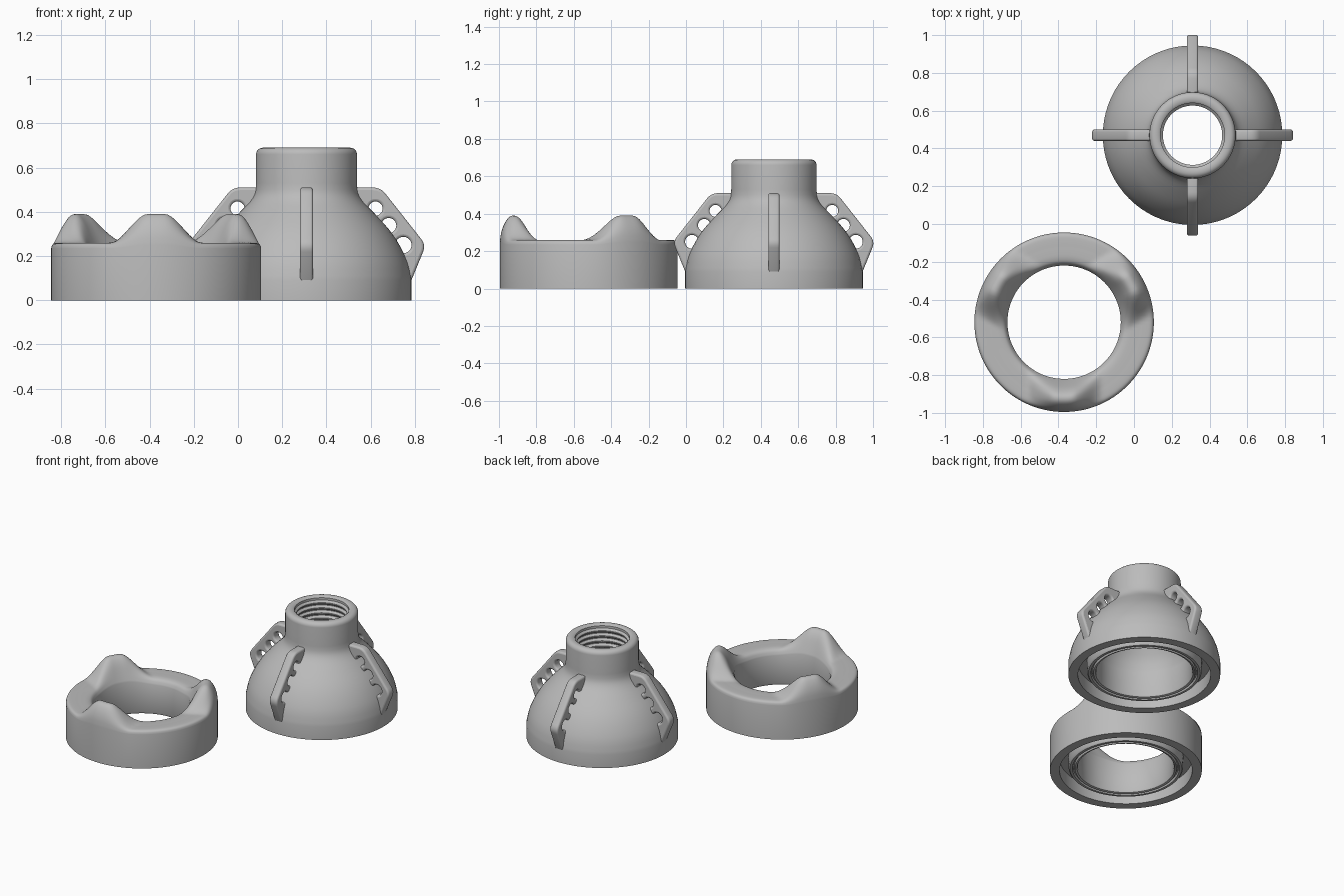
import bpy
from math import sin, cos, pi, radians, hypot
from mathutils import Vector

cube = bpy.data.objects.get("Cube")
if cube:
    bpy.data.objects.remove(cube, do_unlink=True)

grey = bpy.data.materials.new("plain grey")
grey.use_nodes = True
grey.diffuse_color = (0.5, 0.5, 0.5, 1)
grey.node_tree.nodes["Principled BSDF"].inputs["Base Color"].default_value = (0.5, 0.5, 0.5, 1)


def smooth(ob, angle=40):
    bpy.ops.object.select_all(action='DESELECT')
    ob.select_set(True)
    bpy.context.view_layer.objects.active = ob
    bpy.ops.object.shade_smooth_by_angle(angle=radians(angle))


def revolve(name, centre, profile, segments, shape=None):
    """Spin a closed (r, z) profile; shape may move points by index and angle."""
    n = len(profile)
    verts, faces = [], []
    for s in range(segments):
        a = 2 * pi * s / segments
        for i, point in enumerate(profile):
            r, z = shape(i, a) if shape else point
            verts.append((r * cos(a), r * sin(a), z))
    for s in range(segments):
        t = (s + 1) % segments
        for i in range(n):
            j = (i + 1) % n
            faces.append((s * n + i, t * n + i, t * n + j, s * n + j))
    me = bpy.data.meshes.new(name)
    me.from_pydata(verts, [], faces)
    me.materials.append(grey)
    ob = bpy.data.objects.new(name, me)
    ob.location = centre
    bpy.context.collection.objects.link(ob)
    smooth(ob)
    return ob


def refine(points, steps=3):
    """Pass a smooth curve through the points."""
    p = [Vector(q) for q in points]
    p = [p[0]] + p + [p[-1]]
    out = []
    for a, b, c, d in zip(p, p[1:], p[2:], p[3:]):
        for k in range(steps):
            t = k / steps
            out.append(tuple(0.5 * (2 * b + (c - a) * t + (2 * a - 5 * b + 4 * c - d) * t * t
                                    + (3 * b - a - 3 * c + d) * t ** 3)))
    return out + [tuple(points[-1])]


def thread(radius, depth, z0, pitch, count):
    """Annular thread ridges, listed from the bottom up."""
    pts = []
    for k in range(count):
        z = z0 + k * pitch
        pts += [(radius, z), (radius - depth, z + pitch * 0.35),
                (radius - depth, z + pitch * 0.55), (radius, z + pitch * 0.9)]
    return pts


# Underside shared by both parts: inner collar, seal groove, flat rim
collar = [(0.30, 0.03), (0.305, 0.018), (0.318, 0.014), (0.322, 0.03), (0.33, 0.03),
          (0.334, 0.014), (0.35, 0.014), (0.358, 0.025), (0.36, 0.09),
          (0.415, 0.09), (0.415, 0.0), (0.475, 0.0)]

# Bell shaped body with threaded neck
bell_centre = (0.31, 0.47, 0)
shell = refine([(0.475, 0.09), (0.457, 0.17), (0.42, 0.25), (0.373, 0.32), (0.31, 0.39),
                (0.257, 0.445), (0.234, 0.485), (0.228, 0.53)])
lip = [(0.228 - 0.03 * (1 - cos(a)), 0.66 + 0.03 * sin(a))
       for a in (k * pi / 12 for k in range(7))]
neck = [(0.18, 0.69), (0.17, 0.682)] + thread(0.17, 0.013, 0.53, 0.035, 4)[::-1]
inside = refine([(0.17, 0.50), (0.18, 0.44), (0.23, 0.36), (0.28, 0.27), (0.30, 0.19)])
revolve("bell_body", bell_centre, collar + shell + lip + neck + inside, 72)

# Retaining ring: top outline between bumps, and over a bump
ring_centre = (-0.37, -0.52, 0)
low = refine([(0.475, 0.235), (0.47, 0.25), (0.457, 0.258), (0.43, 0.26), (0.40, 0.26),
              (0.37, 0.26), (0.34, 0.258), (0.315, 0.248), (0.30, 0.22)])
high = refine([(0.475, 0.25), (0.468, 0.30), (0.452, 0.345), (0.428, 0.38), (0.403, 0.39),
               (0.378, 0.38), (0.35, 0.345), (0.32, 0.285), (0.30, 0.24)])
ring_profile = collar + low
bump_angles = [radians(d) for d in (-90, 30, 150)]


def ring_point(i, a):
    k = i - len(collar)
    if k < 0:
        return ring_profile[i]
    f = 0
    for b in bump_angles:
        if cos(a - b) > 0:
            across = abs(low[k][0] * sin(a - b))
            t = min(1, max(0, (0.20 - across) / 0.155))
            f = max(f, 0.35 * t + 0.65 * t * t * (3 - 2 * t))
    return tuple(Vector(low[k]).lerp(Vector(high[k]), f))


revolve("bumped_ring", ring_centre, ring_profile, 144, ring_point)


# Fins: a rounded plate outline with three holes beside the shell
def rounded(points, radius):
    out = []
    n = len(points)
    for i in range(n):
        p = Vector(points[i])
        u, v = Vector(points[i - 1]) - p, Vector(points[(i + 1) % n]) - p
        reach = min(radius, u.length * 0.45, v.length * 0.45)
        a, b = p + u.normalized() * reach, p + v.normalized() * reach
        for k in range(6):
            t = k / 5
            out.append(tuple(a * (1 - t) ** 2 + p * 2 * t * (1 - t) + b * t * t))
    return out


outline = rounded([(0.20, 0.51), (0.335, 0.51), (0.54, 0.25), (0.468, 0.075), (0.43, 0.09),
                   (0.40, 0.20), (0.34, 0.31), (0.27, 0.39), (0.21, 0.45)], 0.035)
holes = [[(x + r * cos(k * pi / 12), z + r * sin(k * pi / 12)) for k in range(24)]
         for x, z, r in ((0.312, 0.415, 0.032), (0.372, 0.338, 0.034), (0.438, 0.25, 0.037))]
bevel = 0.012
curve = bpy.data.curves.new("fin_outline", 'CURVE')
curve.dimensions = '2D'
curve.fill_mode = 'BOTH'
curve.extrude = 0.03 - bevel
curve.bevel_depth = bevel
curve.bevel_resolution = 2
curve.offset = -bevel
for loop in [outline] + holes:
    s = curve.splines.new('POLY')
    s.points.add(len(loop) - 1)
    for q, (x, z) in zip(s.points, loop):
        q.co = (x, z, 0, 1)
    s.use_cyclic_u = True
helper = bpy.data.objects.new("fin_outline", curve)
bpy.context.collection.objects.link(helper)
fin_mesh = bpy.data.meshes.new_from_object(helper.evaluated_get(
    bpy.context.evaluated_depsgraph_get()))
bpy.data.objects.remove(helper, do_unlink=True)
fin_mesh.materials.clear()
fin_mesh.materials.append(grey)

for k, side in enumerate(("left", "back", "right", "front")):
    fin = bpy.data.objects.new(side + "_fin", fin_mesh.copy())
    fin.location = bell_centre
    fin.rotation_euler = (pi / 2, 0, k * pi / 2)
    bpy.context.collection.objects.link(fin)
    smooth(fin)
